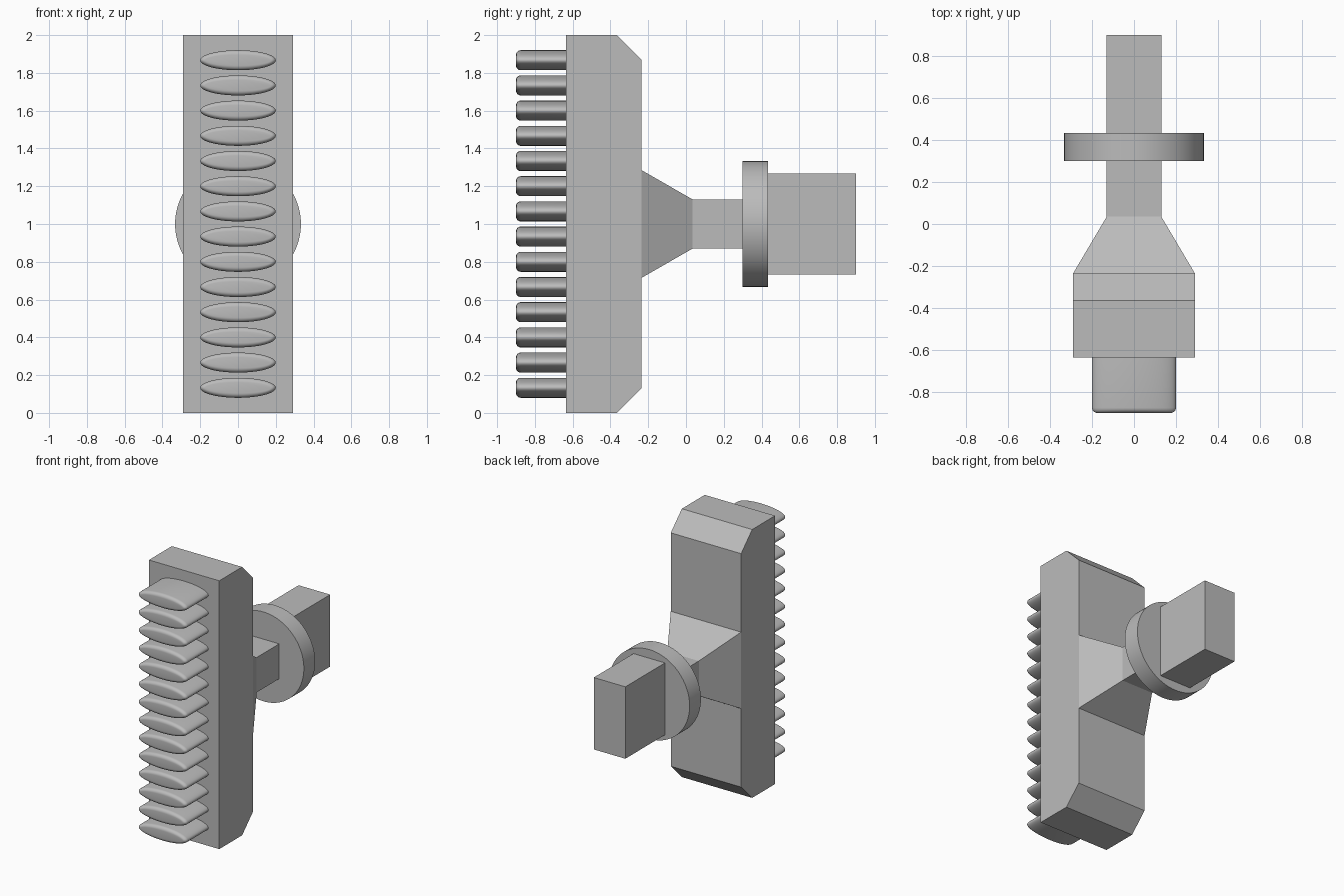
import bpy, bmesh, math

cube = bpy.data.objects.get("Cube")
if cube:
    bpy.data.objects.remove(cube, do_unlink=True)

grey = bpy.data.materials.new("plain grey")
grey.use_nodes = True
colour = (0.5, 0.5, 0.5, 1)
grey.diffuse_color = colour
grey.node_tree.nodes["Principled BSDF"].inputs["Base Color"].default_value = colour

MID = 1.0  # height of the handle axis


def loft(name, rings, smooth=False):
    """Skin a closed solid through rings of equal point count."""
    bm = bmesh.new()
    loops = [[bm.verts.new(p) for p in ring] for ring in rings]
    n = len(loops[0])
    for a, b in zip(loops, loops[1:]):
        for i in range(n):
            j = (i + 1) % n
            bm.faces.new((a[i], a[j], b[j], b[i]))
    bm.faces.new(loops[0])
    bm.faces.new(loops[-1])
    bmesh.ops.recalc_face_normals(bm, faces=bm.faces)
    mesh = bpy.data.meshes.new(name)
    bm.to_mesh(mesh)
    bm.free()
    mesh.materials.append(grey)
    obj = bpy.data.objects.new(name, mesh)
    bpy.context.collection.objects.link(obj)
    if smooth:
        bpy.ops.object.select_all(action="DESELECT")
        obj.select_set(True)
        bpy.context.view_layer.objects.active = obj
        bpy.ops.object.shade_smooth_by_angle(angle=math.radians(35))
    return obj


def rect(y, hx, hz):
    return [(sx * hx, y, MID + sz * hz)
            for sx, sz in ((-1, -1), (1, -1), (1, 1), (-1, 1))]


def ellipse(y, a, b, z=MID, n=64):
    return [(a * math.cos(2 * math.pi * i / n), y,
             z + b * math.sin(2 * math.pi * i / n)) for i in range(n)]


# Tall head with chamfered back ends
loft("head_block", [rect(-0.635, 0.29, 1.0), rect(-0.365, 0.29, 1.0),
                    rect(-0.235, 0.29, 0.87)])

# Tapered shoulder running into the square neck
loft("neck", [rect(-0.235, 0.29, 0.285), rect(0.035, 0.13, 0.13),
              rect(0.30, 0.13, 0.13)])

# Round collar
loft("collar", [ellipse(0.30, 0.333, 0.333, n=96),
                ellipse(0.433, 0.333, 0.333, n=96)], smooth=True)

# Rectangular grip
loft("grip", [rect(0.433, 0.13, 0.268), rect(0.9, 0.13, 0.268)])

# Row of flat oval bristle tufts with rounded tips
ROUND = 0.025
for k in range(14):
    z = MID + (k - 6.5) * 0.1334
    rings = [ellipse(-0.635, 0.2, 0.053, z)]
    for s in range(7):
        t = math.pi / 2 * s / 6
        inset = ROUND * (1 - math.cos(t))
        rings.append(ellipse(-0.9 + ROUND * (1 - math.sin(t)),
                             0.2 - inset, 0.053 - inset, z))
    loft(f"bristle_tuft_{k + 1}", rings, smooth=True)
